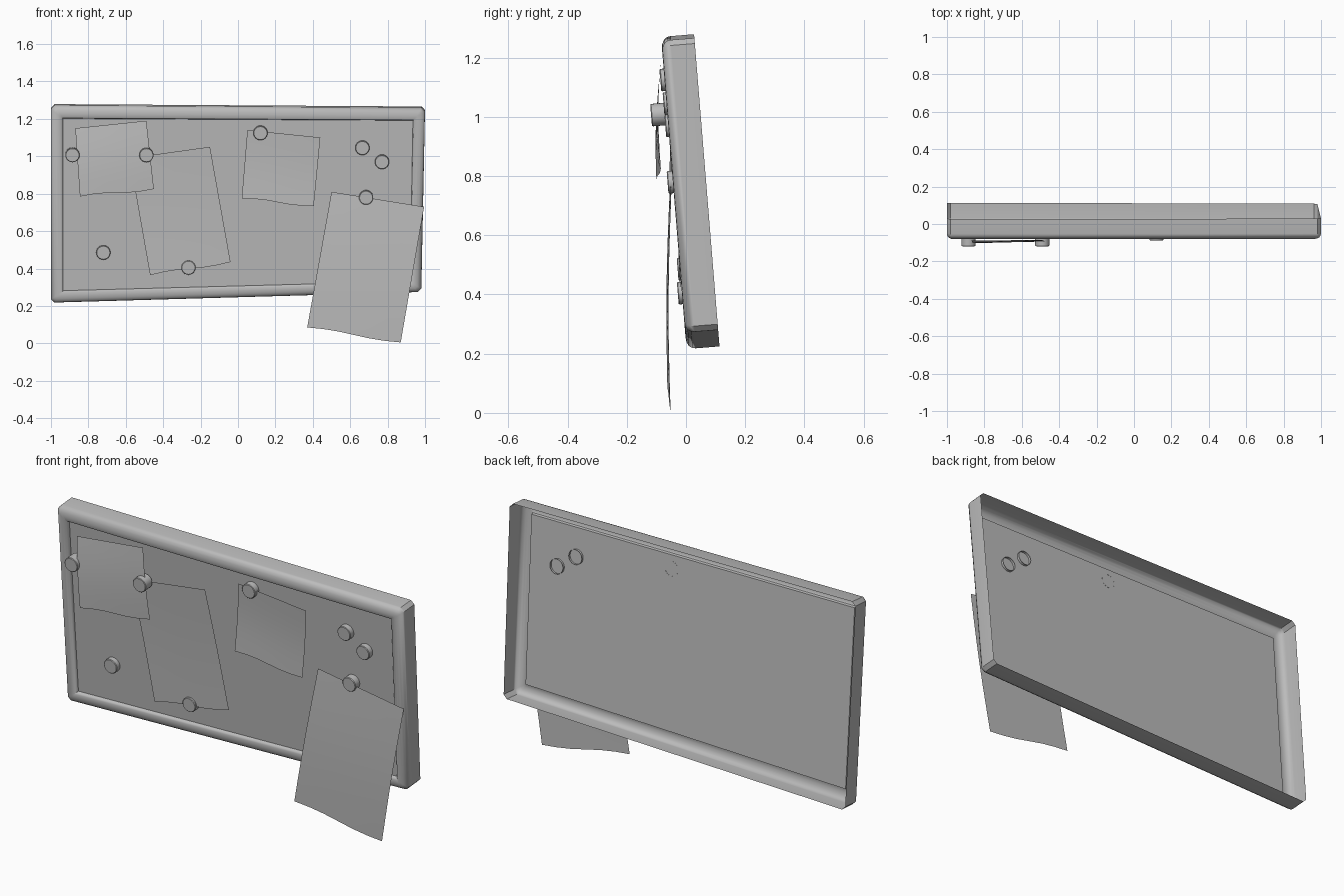
import bpy, bmesh, math
from mathutils import Vector, Matrix

cube = bpy.data.objects.get("Cube")
if cube:
    bpy.data.objects.remove(cube, do_unlink=True)

grey = bpy.data.materials.new("plain grey")
grey.use_nodes = True
GREY = (0.5, 0.5, 0.5, 1)
grey.diffuse_color = GREY
grey.node_tree.nodes["Principled BSDF"].inputs["Base Color"].default_value = GREY

# The board leans back: depth is measured square to its front plane
LEAN = math.atan(0.0815)
BACK = Vector((0, math.cos(LEAN), math.sin(LEAN)))


def on_board(x, z, depth=0.0):
    """Point on the leaning front plane, pushed back by depth."""
    return Vector((x, -0.0815 * (z - 0.235), z)) + BACK * depth


def finish(name, bm, angle=40):
    mesh = bpy.data.meshes.new(name)
    bm.to_mesh(mesh)
    bm.free()
    mesh.materials.append(grey)
    obj = bpy.data.objects.new(name, mesh)
    bpy.context.collection.objects.link(obj)
    bpy.ops.object.select_all(action='DESELECT')
    obj.select_set(True)
    bpy.context.view_layer.objects.active = obj
    bpy.ops.object.shade_smooth_by_angle(angle=math.radians(angle))
    return obj


# Slightly crooked outlines, clockwise from top left
OUTER = [Vector(p) for p in ((-1, 1.27), (1, 1.257), (0.98, 0.272), (-1, 0.215))]
INNER = [Vector(p) for p in ((-0.935, 1.2), (0.935, 1.19), (0.92, 0.33), (-0.935, 0.28))]


def ring(inset, depth):
    """Loop between both outlines, with clipped corners on the outside."""
    quad = [o.lerp(i, inset) for o, i in zip(OUTER, INNER)]
    clip = 0.018 * (1 - inset) + 0.0005
    points = []
    for k, p in enumerate(quad):
        for other in (quad[k - 1], quad[(k + 1) % 4]):
            q = p + (other - p).normalized() * clip
            points.append(on_board(q.x, q.y, depth))
    return points


# Frame: rounded shell, open at the back
PROFILE = [(1, 0.02), (0.95, 0.006), (0.85, 0.001), (0.6, 0), (0.35, 0.002),
           (0.15, 0.009), (0.03, 0.02), (0, 0.032), (0, 0.112)]
bm = bmesh.new()
loops = [[bm.verts.new(p) for p in ring(*step)] for step in PROFILE]
for a, b in zip(loops, loops[1:]):
    for k in range(8):
        n = (k + 1) % 8
        bm.faces.new((a[k], a[n], b[n], b[k]))
finish("frame", bm)

# Board: thin sheet set into the frame
bm = bmesh.new()
bm.faces.new([bm.verts.new(on_board(p.x, p.y, 0.02)) for p in reversed(INNER)])
finish("board", bm)


def paper(name, corners, curl):
    """Bent sheet from four corners (x, y, z), clockwise from top left."""
    tl, tr, br, bl = [Vector(c) for c in corners]
    n = 6
    bm = bmesh.new()
    grid = []
    for j in range(n + 1):
        v = j / n
        row = []
        for i in range(n + 1):
            u = i / n
            p = tl.lerp(tr, u).lerp(bl.lerp(br, u), v)
            p.y += curl * math.sin(math.pi * v)
            p.z += 0.006 * math.sin(math.tau * u) * v
            row.append(bm.verts.new(p))
        grid.append(row)
    for j in range(n):
        for i in range(n):
            bm.faces.new((grid[j][i], grid[j + 1][i], grid[j + 1][i + 1], grid[j][i + 1]))
    finish(name, bm)


def flat(x, z, lift):
    return on_board(x, z, -lift)


paper("upper_right_note", [(-0.87, -0.088, 1.15), (-0.49, -0.086, 1.19),
                           (-0.45, -0.085, 0.825), (-0.845, -0.1, 0.785)], -0.008)
paper("middle_sheet", [flat(-0.58, 0.99, -0.008), flat(-0.15, 1.05, -0.008),
                       flat(-0.04, 0.435, 0.002), flat(-0.47, 0.365, 0.008)], 0.004)
paper("upper_left_note", [flat(0.05, 1.14, -0.006), flat(0.44, 1.1, -0.006),
                          flat(0.405, 0.735, 0.006), flat(0.02, 0.775, 0.012)], 0.006)
paper("hanging_sheet", [(0.5, -0.052, 0.81), (0.995, -0.05, 0.73),
                        (0.87, -0.052, 0.005), (0.37, -0.063, 0.085)], -0.008)


def pin(name, x, z, front, back):
    """Round pin head, capped in front and open behind."""
    bm = bmesh.new()
    radius, sides = 0.038, 24
    loops = []
    for r, d in ((radius - 0.003, front), (radius, front + 0.003), (radius, back)):
        loops.append([bm.verts.new(on_board(x, z, d) + Matrix.Rotation(LEAN, 3, 'X') @ Vector(
            (r * math.cos(math.tau * k / sides), 0, r * math.sin(math.tau * k / sides))))
            for k in range(sides)])
    bm.faces.new(loops[0])
    for a, b in zip(loops, loops[1:]):
        for k in range(sides):
            n = (k + 1) % sides
            bm.faces.new((a[n], a[k], b[k], b[n]))
    finish(name, bm, 30)


# Pins: two stand proud over the note, two are pushed through the board
pin("note_pin_outer", -0.885, 1.01, -0.055, 0.0)
pin("note_pin_inner", -0.49, 1.01, -0.055, 0.0)
pin("upper_left_note_pin", 0.12, 1.125, -0.014, 0.0205)
pin("hanging_sheet_pin", 0.685, 0.78, -0.018, 0.019)
pin("middle_sheet_pin", -0.265, 0.405, -0.014, 0.019)
pin("lower_pin", -0.72, 0.485, -0.008, 0.019)
pin("spare_pin_upper", 0.665, 1.045, -0.01, 0.032)
pin("spare_pin_lower", 0.77, 0.97, -0.01, 0.032)
